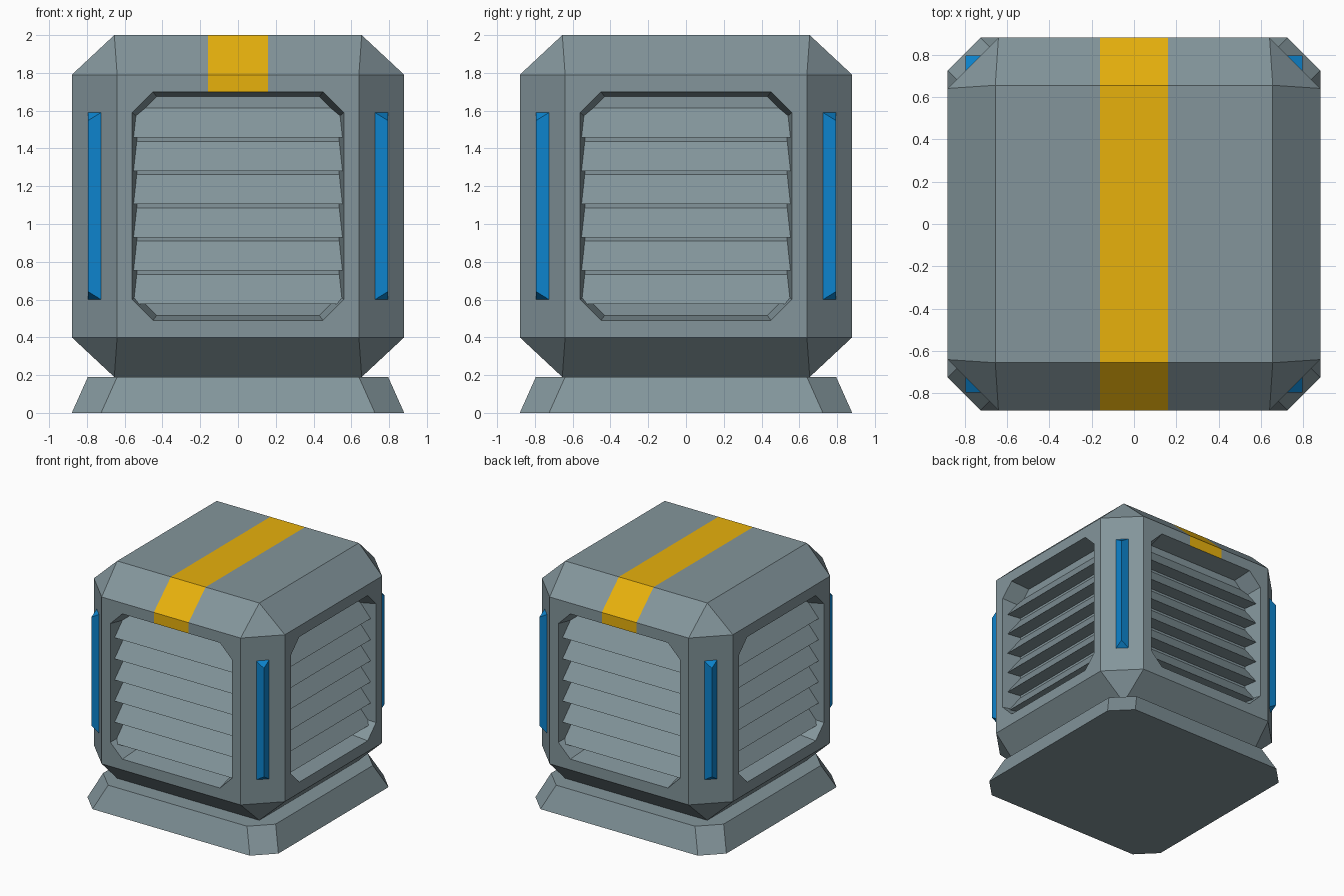
import bpy, bmesh, math
from mathutils import Matrix, Vector

if "Cube" in bpy.data.objects:
    bpy.data.objects.remove(bpy.data.objects["Cube"])


def material(name, rgb):
    m = bpy.data.materials.new(name)
    m.diffuse_color = (*rgb, 1)
    m.use_nodes = True
    m.node_tree.nodes["Principled BSDF"].inputs["Base Color"].default_value = m.diffuse_color
    return m


GREY = material("steel grey", (0.227, 0.301, 0.328))
YELLOW = material("stripe yellow", (0.823, 0.451, 0.004))
BLUE = material("light blue", (0.004, 0.231, 0.617))


def hull(bm, points):
    """Add a convex solid spanning the points, with flat regions merged."""
    part = bmesh.new()
    for p in points:
        part.verts.new(p)
    bmesh.ops.convex_hull(part, input=part.verts[:])
    bmesh.ops.dissolve_limit(part, angle_limit=0.01, verts=part.verts[:], edges=part.edges[:])
    bmesh.ops.recalc_face_normals(part, faces=part.faces[:])
    tmp = bpy.data.meshes.new("tmp")
    part.to_mesh(tmp)
    part.free()
    bm.from_mesh(tmp)
    bpy.data.meshes.remove(tmp)


def make(name, bm, *mats):
    mesh = bpy.data.meshes.new(name)
    bm.to_mesh(mesh)
    bm.free()
    for m in mats:
        mesh.materials.append(m)
    ob = bpy.data.objects.new(name, mesh)
    bpy.context.collection.objects.link(ob)
    return ob


def octagon(r, c, z):
    """Square of half-width r whose corners are cut at c."""
    return [(sx * a, sy * b, z) for a, b in ((r, c), (c, r)) for sx in (-1, 1) for sy in (-1, 1)]


def turned(points, k):
    rot = Matrix.Rotation(k * math.pi / 2, 3, 'Z')
    return [rot @ Vector(p) for p in points]


# Flared foot
bm = bmesh.new()
hull(bm, octagon(0.88, 0.725, 0) + octagon(0.795, 0.64, 0.19))
make("base", bm, GREY)

# Body: square caps, cut corners, painted stripe over the top
bm = bmesh.new()
hull(bm, octagon(0.655, 0.655, 0.19) + octagon(0.88, 0.64, 0.40)
     + octagon(0.88, 0.64, 1.79) + octagon(0.655, 0.655, 2.0))
for co, no in (((0.16, 0, 0), (1, 0, 0)), ((-0.16, 0, 0), (1, 0, 0)), ((0, 0, 1.5), (0, 0, 1))):
    bmesh.ops.bisect_plane(bm, geom=bm.verts[:] + bm.edges[:] + bm.faces[:],
                           plane_co=co, plane_no=no)
for f in bm.faces:
    c = f.calc_center_median()
    f.material_index = int(abs(c.x) < 0.16 and c.z > 1.5 and abs(f.normal.x) < 0.5)
body = make("body", bm, GREY, YELLOW)

# Recess in each side, narrowing inward
MID, DEPTH, TAPER = 1.095, 0.16, 0.15


def recess_ring(d):
    s = 1 - d * TAPER / 0.56
    return [(sx * a * s, -0.88 + d, MID + sz * b * s)
            for a, b in ((0.56, 0.495), (0.45, 0.605)) for sx in (-1, 1) for sz in (-1, 1)]


bm = bmesh.new()
for k in range(4):
    hull(bm, turned(recess_ring(-0.03) + recess_ring(DEPTH), k))
cutter = make("recess_cutter", bm, GREY)
cutter.hide_render = True
mod = body.modifiers.new("recesses", 'BOOLEAN')
mod.operation, mod.solver, mod.object = 'DIFFERENCE', 'EXACT', cutter
bpy.context.view_layer.objects.active = body
bpy.ops.object.modifier_apply(modifier=mod.name)
bpy.data.objects.remove(cutter)

# Sloping louvre slats inside each recess
for k, side in enumerate(("front", "right", "back", "left")):
    bm = bmesh.new()
    for i in range(6):
        z = 1.457 - 0.176 * i
        pts = []
        for s in (-1, 1):
            pts += [(s * 0.555, -0.835, z), (s * 0.54, -0.715, z), (s * 0.54, -0.715, z + 0.163)]
        hull(bm, turned(pts, k))
    make(side + "_louvres", bm, GREY)

# Light bar on each cut corner, with sloping ends
for k, corner in enumerate(("front_right", "back_right", "back_left", "front_left")):
    pts = []
    for s in (-1, 1):
        for x, y, h in ((0.795, 0.725, 0.495), (0.725, 0.795, 0.495),
                        (0.795, 0.795, 0.452), (0.72, 0.72, 0.495)):
            pts.append((x, -y, MID + s * h))
    bm = bmesh.new()
    hull(bm, turned(pts, k))
    make(corner + "_light", bm, BLUE)
